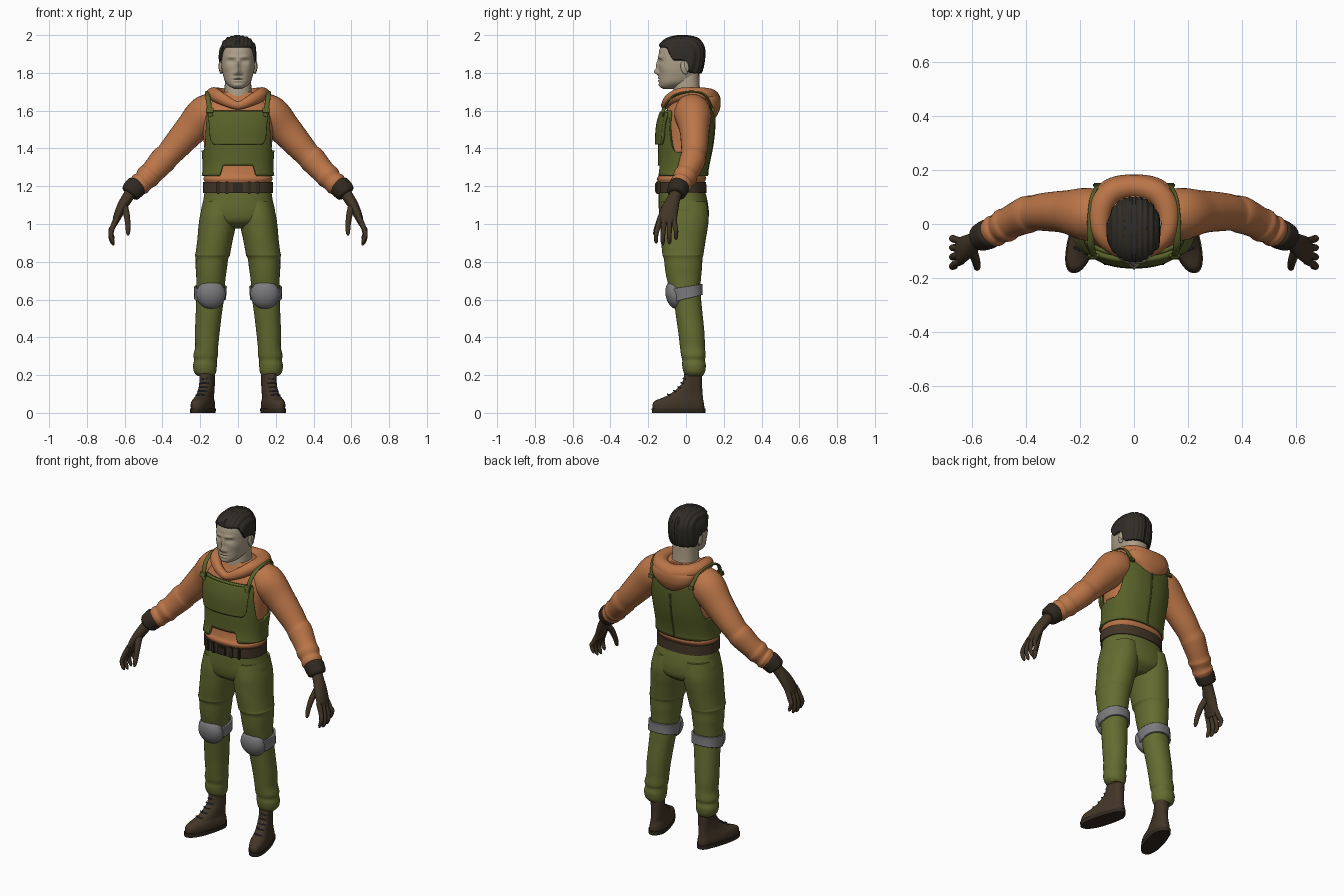
import bpy, bmesh, math
from mathutils import Vector, Matrix

COL = dict(skin=(.42, .35, .25), hair=(.03, .026, .02), orange=(.5, .18, .065), olive=(.13, .15, .03),
           vest=(.1, .12, .022), brown=(.055, .036, .02), dark=(.03, .022, .014), lace=(.03, .04, .06),
           grey=(.2, .2, .21))
MATS = {}
for key, c in COL.items():
    MATS[key] = bpy.data.materials.new(key)
    MATS[key].diffuse_color = (*c, 1)


def finish(name, bm, mat, mirror=False, solid=0):
    bmesh.ops.recalc_face_normals(bm, faces=bm.faces)
    me = bpy.data.meshes.new(name)
    bm.to_mesh(me)
    bm.free()
    me.materials.append(MATS[mat])
    me.shade_smooth()
    me.set_sharp_from_angle(angle=math.radians(45))
    ob = bpy.data.objects.new(name, me)
    bpy.context.collection.objects.link(ob)
    if solid:
        s = ob.modifiers.new("Solid", 'SOLIDIFY')
        s.thickness, s.offset = solid, 0
    if mirror:
        ob.modifiers.new("Mirror", 'MIRROR').use_mirror_merge = False
    return ob


def skin(name, rings, mat, wrap=True, closed=False, caps=True, **kw):
    bm = bmesh.new()
    R = [[bm.verts.new(p) for p in r] for r in rings]
    m, n = len(R), len(R[0])
    for i in range(m if closed else m - 1):
        for j in range(n if wrap else n - 1):
            a, b = R[i], R[(i + 1) % m]
            bm.faces.new((a[j], a[(j + 1) % n], b[(j + 1) % n], b[j]))
    if caps and wrap and not closed:
        bm.faces.new(R[0])
        bm.faces.new(R[-1])
    return finish(name, bm, mat, **kw)


def spline(rows, n, closed=False):
    m, out = len(rows), []
    get = lambda i: rows[i % m] if closed else rows[max(0, min(m - 1, i))]
    for i in range(m if closed else m - 1):
        for k in range(n):
            t = k / n
            out.append(tuple(.5 * (2 * b + (c - a) * t + (2 * a - 5 * b + 4 * c - d) * t * t
                                   + (3 * b - a - 3 * c + d) * t ** 3)
                             for a, b, c, d in zip(get(i - 1), get(i), get(i + 1), get(i + 2))))
    return out if closed else out + [tuple(rows[-1])]


def point(row, a, off=0, e=2.3):
    # row: z, centre x, half width, front y, back y
    z, cx, w, yf, yb = row
    pw = lambda v: math.copysign(abs(v) ** (2 / e), v)
    return Vector((cx + (w + off) * pw(math.cos(a)), (yf + yb) / 2 + ((yb - yf) / 2 + off) * pw(math.sin(a)), z))


def loft(name, rows, mat, n=6, segs=40, warp=lambda p: p, e=2.3, **kw):
    return skin(name, [[warp(point(r, 2 * math.pi * j / segs, 0, e)) for j in range(segs)]
                       for r in spline(rows, n)], mat, **kw)


def patch(name, rows, mat, off, a0, a1, bot, top, thick=.012, segs=64, **kw):
    fine = spline(rows, 8)
    fine.sort()

    def at(z):
        for p, q in zip(fine, fine[1:]):
            if p[0] <= z <= q[0]:
                t = (z - p[0]) / max(q[0] - p[0], 1e-6)
                return tuple(u + (v - u) * t for u, v in zip(p, q))
    full = abs(a1 - a0 - 2 * math.pi) < .01
    A = [a0 + (a1 - a0) * j / segs for j in range(segs if full else segs + 1)]
    return skin(name, [[point(at(bot(a) + (top(a) - bot(a)) * i / 20), a, off) for a in A]
                       for i in range(21)], mat, wrap=full, caps=False, solid=thick, **kw)


def tube(name, pts, mat, ref, n=6, segs=20, closed=False, **kw):
    # pts: x, y, z, radius along ref, radius across
    rows, rings = spline(pts, n, closed), []
    m = len(rows)
    for i, r in enumerate(rows):
        nxt = rows[(i + 1) % m if closed else min(i + 1, m - 1)]
        prv = rows[i - 1 if closed else max(i - 1, 0)]
        t = (Vector(nxt[:3]) - Vector(prv[:3])).normalized()
        u = (Vector(ref) - t * t.dot(Vector(ref))).normalized()
        v = t.cross(u)
        rings.append([Vector(r[:3]) + u * r[3] * math.cos(a) + v * r[4] * math.sin(a)
                      for a in (2 * math.pi * j / segs for j in range(segs))])
    return skin(name, rings, mat, closed=closed, **kw)


def solid(name, kind, loc, size, mat, rot=0, **kw):
    bm = bmesh.new()
    M = Matrix.Translation(loc) @ Matrix.Rotation(rot, 4, 'X') @ Matrix.Diagonal((*size, 1))
    if kind == 'box':
        bmesh.ops.create_cube(bm, size=1, matrix=M)
        bmesh.ops.bevel(bm, geom=bm.edges[:], offset=.004, segments=2, affect='EDGES')
    else:
        bmesh.ops.create_uvsphere(bm, u_segments=28, v_segments=18, radius=1, matrix=M)
    return finish(name, bm, mat, **kw)


def step(a, b, v):
    t = max(0, min(1, (v - a) / (b - a)))
    return t * t * (3 - 2 * t)


# Head with sculpted face
HEAD = [(1.716, 0, .02, -.122, -.06), (1.728, 0, .045, -.136, -.02), (1.75, 0, .066, -.141, .03),
        (1.78, 0, .077, -.142, .06), (1.82, 0, .086, -.143, .078), (1.87, 0, .089, -.145, .088),
        (1.92, 0, .087, -.141, .09), (1.955, 0, .074, -.122, .076), (1.978, 0, .05, -.085, .05),
        (1.988, 0, .012, -.035, 0)]
BUMPS = [(0, 1.805, .013, .016, .024), (0, 1.84, .011, .03, .014), (.017, 1.798, .008, .009, .008),
         (.035, 1.884, .028, .009, .007), (.035, 1.862, .018, .011, -.012), (.035, 1.861, .011, .007, .005),
         (0, 1.773, .024, .006, .006), (0, 1.765, .028, .0035, -.004), (0, 1.757, .02, .006, .006),
         (0, 1.735, .025, .012, .006), (.06, 1.828, .02, .02, .004)]


def face(p):
    if p.y < -.03:
        g = sum(k * math.exp(-((abs(p.x) - x) / sx) ** 2 - ((p.z - z) / sz) ** 2) for x, z, sx, sz, k in BUMPS)
        p.y -= g * step(-.03, -.09, p.y)
    return p


def hairline(p):
    line = 1.93 - .07 * step(-.11, -.06, p.y) - .065 * step(-.015, .02, p.y)
    up = step(line - .008, line + .012, p.z)
    groove = .0025 * math.sin(p.x * 330) * up
    d = (p - Vector((0, -.02, 1.87))).normalized()
    return p + d * (-.02 + .031 * up + groove)


loft("head", HEAD, 'skin', n=9, segs=128, warp=face)
loft("hair", HEAD, 'hair', n=9, segs=128, warp=hairline)
loft("neck", [(1.6, 0, .085, -.07, .09), (1.68, 0, .073, -.068, .078), (1.74, 0, .07, -.065, .072),
              (1.82, 0, .068, -.06, .07)], 'skin')
solid("ear", 'ball', (.09, -.008, 1.828), (.01, .02, .036), 'skin', rot=.2, mirror=True)
solid("ear_lobe_rim", 'ball', (.096, .003, 1.835), (.007, .011, .028), 'skin', rot=.2, mirror=True)

# Hooded top
TORSO = [(1.16, 0, .165, -.135, .085), (1.215, 0, .174, -.146, .095), (1.24, 0, .183, -.153, .106),
         (1.265, 0, .175, -.142, .1), (1.32, 0, .173, -.134, .108), (1.42, 0, .18, -.132, .128),
         (1.52, 0, .19, -.126, .138), (1.6, 0, .195, -.103, .136), (1.66, 0, .15, -.075, .12),
         (1.7, 0, .09, -.06, .09)]
loft("hooded_top_body", TORSO, 'orange', segs=56)
tube("sleeve", [(.08, .02, 1.6, .07, .08), (.165, .035, 1.585, .098, .1), (.25, .045, 1.5, .08, .086),
                (.33, .045, 1.41, .071, .074), (.37, .04, 1.365, .066, .068), (.395, .035, 1.34, .069, .071),
                (.43, .02, 1.3, .064, .066), (.46, .005, 1.268, .06, .062), (.478, -.005, 1.25, .064, .065),
                (.5, -.017, 1.227, .055, .056), (.518, -.026, 1.212, .059, .06), (.54, -.035, 1.195, .048, .05)],
     'orange', (0, 1, 0), segs=28, mirror=True)
collar = [(.07, -.092, 1.655, .03, .026), (.12, -.035, 1.683, .036, .034), (.125, .05, 1.688, .036, .042),
          (.085, .115, 1.675, .045, .045)]
tube("hood_collar", [(0, -.11, 1.628, .022, .022)] + collar + [(0, .137, 1.655, .055, .046)]
     + [(-c[0], *c[1:]) for c in collar[::-1]], 'orange', (0, 0, 1), segs=24, closed=True)
loft("hood_drape", [(1.55, 0, .02, .12, .145), (1.575, 0, .07, .09, .165), (1.62, 0, .125, .06, .182),
                    (1.67, 0, .14, .03, .18), (1.695, 0, .11, .04, .15)], 'orange')

# Vest wrapped round the torso, chest pocket, straps and buckles
def vest_top(a):
    c = abs(math.cos(a))
    return 1.6 - .22 * step(.7, .96, c) if math.sin(a) < 0 else 1.62 - .23 * step(.6, .95, c)


def vest_bottom(a):
    return 1.31 - .055 * step(.38, .48, abs(math.cos(a))) if math.sin(a) < 0 else 1.255


patch("vest", TORSO, 'vest', .009, 0, 2 * math.pi, vest_bottom, vest_top, segs=160)
H = math.pi / 2
edge = lambda a: max(0, abs(a + H) / .72 - .75) / .25
patch("chest_pocket", TORSO, 'vest', .022, -H - .72, -H + .72,
      lambda a: 1.42 + .04 * edge(a) ** 3, lambda a: 1.592 - .012 * edge(a) ** 3, thick=.022)
patch("back_seam", TORSO, 'vest', .016, H - .012, H + .012, lambda a: 1.26, lambda a: 1.61, thick=.004, segs=2)
tube("shoulder_strap", [(.145, -.122, 1.57, .013, .006), (.152, -.112, 1.62, .013, .006),
                        (.16, -.07, 1.675, .013, .006), (.16, .02, 1.7, .013, .006),
                        (.15, .1, 1.682, .013, .006), (.13, .143, 1.6, .013, .006)],
     'vest', (1, 0, 0), mirror=True)
solid("strap_buckle", 'box', (.15, -.12, 1.602), (.04, .018, .03), 'vest', rot=-.3, mirror=True)
solid("back_strap_buckle", 'box', (.134, .143, 1.605), (.036, .014, .025), 'vest', rot=.2, mirror=True)

# Belt
loft("belt", [(1.163, 0, .185, -.155, .108), (1.222, 0, .185, -.156, .107)], 'brown', n=1, segs=56)
solid("belt_buckle", 'box', (0, -.158, 1.193), (.055, .014, .05), 'dark')
for i, x in enumerate((.06, .105)):
    solid(f"belt_loop_{i}", 'box', (x, -.151 + i * .007, 1.193), (.02, .016, .066), 'dark', mirror=True)

# Trousers
loft("trouser_seat", [(1.19, 0, .174, -.143, .095), (1.13, 0, .183, -.145, .112), (1.06, 0, .195, -.142, .121),
                      (1.01, 0, .16, -.125, .112), (.975, 0, .06, -.07, .07)], 'olive', segs=56)
LEG = [(1.12, .1, .083, -.13, .11), (1.04, .106, .096, -.138, .12), (.98, .112, .098, -.136, .115),
       (.92, .121, .094, -.133, .105), (.85, .132, .092, -.126, .094), (.835, .135, .093, -.125, .092),
       (.815, .138, .086, -.117, .087), (.77, .141, .083, -.112, .085), (.72, .143, .078, -.104, .08),
       (.66, .146, .075, -.088, .076), (.6, .148, .073, -.066, .08), (.52, .155, .069, -.054, .088),
       (.42, .163, .065, -.04, .098), (.35, .166, .061, -.032, .1), (.305, .171, .065, -.026, .104),
       (.28, .172, .06, -.02, .1), (.25, .175, .063, -.02, .105), (.215, .174, .058, -.012, .1),
       (.195, .17, .043, .002, .088)]
loft("trouser_leg", LEG, 'olive', mirror=True, e=2.15)

# Knee pads
patch("knee_strap", LEG, 'grey', .006, 0, 2 * math.pi, lambda a: .605 + .02 * math.sin(a),
      lambda a: .668 + .015 * math.sin(a), thick=.01, mirror=True)
solid("knee_pad", 'ball', (.143, -.058, .627), (.077, .05, .078), 'grey', rot=.2, mirror=True)

# Boots, toes turned outwards
def turn(p):
    return Vector((p.x + .26 * max(0, .05 - p.y), p.y, p.z))


loft("boot_sole", [(0, .163, .054, -.18, .102), (.024, .163, .055, -.182, .103)], 'dark', n=1,
     warp=turn, mirror=True)
loft("boot", [(.02, .162, .05, -.176, .097), (.045, .162, .051, -.177, .096), (.065, .162, .047, -.163, .092),
              (.08, .162, .042, -.125, .09), (.1, .16, .039, -.085, .088), (.13, .159, .038, -.045, .086),
              (.165, .159, .038, -.018, .086), (.24, .16, .039, -.004, .086)], 'brown', warp=turn, mirror=True)
for i, (y, z) in enumerate([(-.098, .094), (-.066, .114), (-.042, .134), (-.026, .156), (-.014, .178)]):
    cx = .16 + .26 * (.05 - y)
    tube(f"boot_lace_{i}", [(cx - .024, y + .012, z, .004, .004), (cx, y, z + .004, .004, .004),
                            (cx + .024, y + .012, z, .004, .004)], 'lace', (0, 0, 1), segs=8, mirror=True)

# Gloves
tube("glove_cuff", [(.527, -.03, 1.213, .046, .048), (.535, -.035, 1.203, .055, .058), (.555, -.044, 1.182, .054, .057),
                    (.572, -.052, 1.164, .049, .051), (.577, -.054, 1.158, .034, .034)],
     'dark', (0, 1, 0), mirror=True)
tube("glove_palm", [(.555, -.045, 1.185, .032, .032), (.585, -.062, 1.14, .033, .03), (.615, -.082, 1.09, .044, .027),
                    (.64, -.098, 1.035, .05, .021), (.652, -.104, 1.0, .044, .014)],
     'brown', (0, 1, 0), mirror=True)
for i, nm in enumerate(("index", "middle", "ring", "little")):
    y0, y1 = -.138 + i * .025, -.158 + i * .035
    dz = (.01, 0, .006, .03)[i]
    tube(f"glove_{nm}_finger", [(.64, y0, 1.035, .013, .015), (.663, (y0 + y1) / 2, .985, .0135, .014),
                                (.674, y1, .935 + dz, .012, .012), (.664, y1, .9 + dz, .01, .01),
                                (.657, y1, .887 + dz, .003, .003)], 'brown', (0, 1, 0), segs=12, mirror=True)
tube("glove_thumb", [(.605, -.085, 1.105, .022, .02), (.59, -.125, 1.05, .018, .017), (.583, -.15, .995, .014, .014),
                     (.582, -.163, .955, .011, .011), (.583, -.168, .94, .004, .004)],
     'brown', (0, 1, 0), segs=14, mirror=True)
